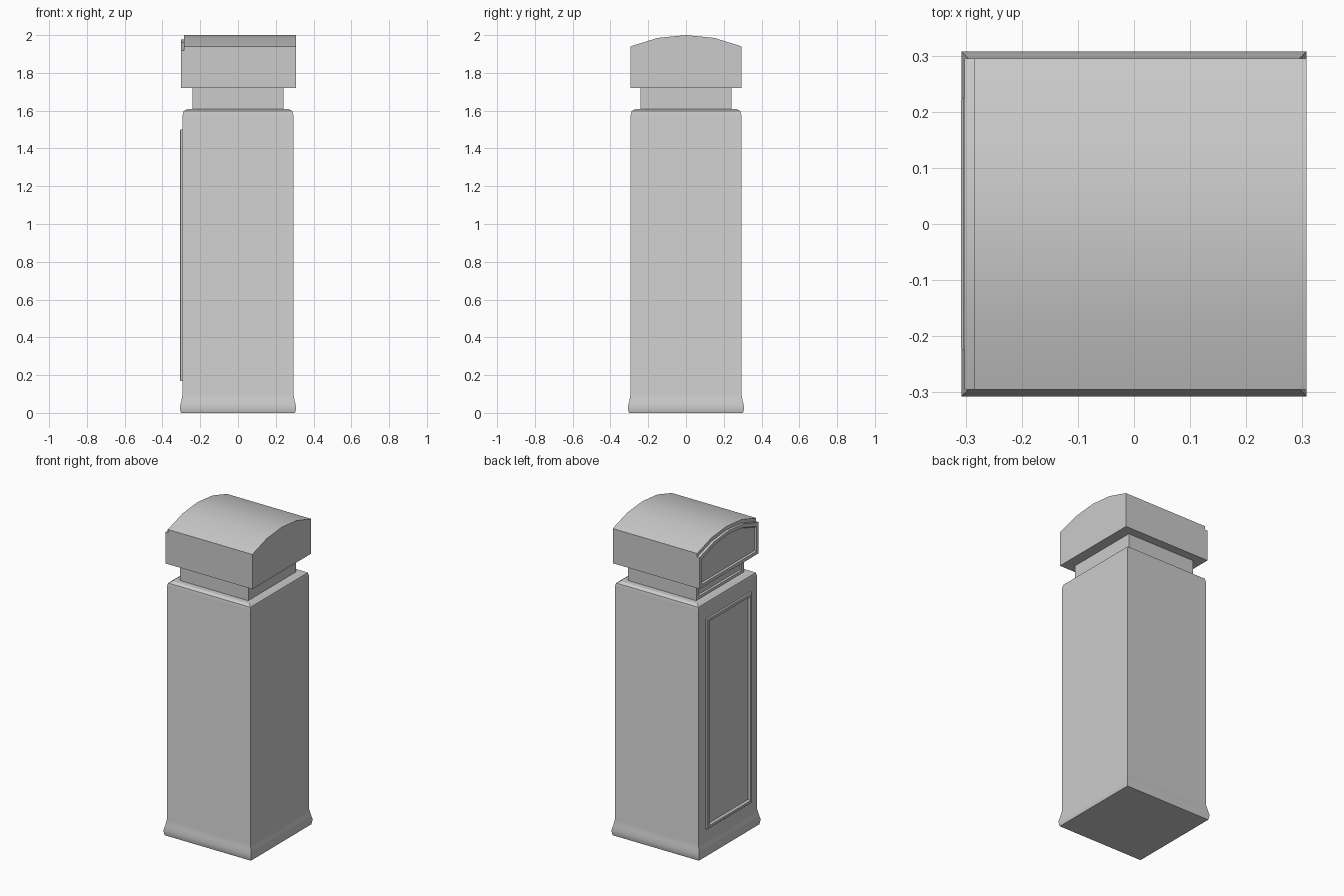
import bpy, bmesh, math

if "Cube" in bpy.data.objects:
    bpy.data.objects.remove(bpy.data.objects["Cube"])


def loft(name, rings):
    """Skin a stack of matching closed loops and cap both ends."""
    bm = bmesh.new()
    loops = [[bm.verts.new(p) for p in ring] for ring in rings]
    n = len(loops[0])
    for a, b in zip(loops, loops[1:]):
        for i in range(n):
            j = (i + 1) % n
            bm.faces.new((a[i], a[j], b[j], b[i]))
    bm.faces.new(loops[0])
    bm.faces.new(loops[-1])
    bmesh.ops.recalc_face_normals(bm, faces=bm.faces)
    mesh = bpy.data.meshes.new(name)
    bm.to_mesh(mesh)
    bm.free()
    obj = bpy.data.objects.new(name, mesh)
    bpy.context.collection.objects.link(obj)
    bpy.ops.object.select_all(action='DESELECT')
    obj.select_set(True)
    bpy.context.view_layer.objects.active = obj
    bpy.ops.object.shade_smooth_by_angle(angle=math.radians(30))
    return obj


def square(r, z):
    return [(-r, -r, z), (r, -r, z), (r, r, z), (-r, r, z)]


def panel(x, half, low, high):
    """Upright rectangle facing -x."""
    return [(x, -half, low), (x, half, low), (x, half, high), (x, -half, high)]


def arch(x, inset=0.0, drop=0.0):
    """Arched head outline at a given x, shrunk by inset."""
    s = (0.295 - inset) / 0.295
    curve = [(0.295, 1.94), (0.15, 1.985), (0, 2.0), (-0.15, 1.985), (-0.295, 1.94)]
    low = 1.72 + inset
    return ([(x, -0.295 * s, low), (x, 0.295 * s, low)]
            + [(x, y * s, z - inset - drop) for y, z in curve])


# Main body with flared foot and rounded shoulder
loft("body", [square(r, z) for r, z in (
    (0.302, 0), (0.306, 0.015), (0.307, 0.035), (0.300, 0.065), (0.293, 0.10),
    (0.293, 1.575), (0.288, 1.597), (0.270, 1.608))])

# Neck, with a shallow sunken panel on the -x side
loft("neck", [
    panel(0.24, 0.24, 1.60, 1.73), panel(-0.24, 0.24, 1.60, 1.73),
    panel(-0.24, 0.215, 1.625, 1.705), panel(-0.23, 0.21, 1.63, 1.70)])

# Arched head; its -x end is stepped down and framed
loft("head", [arch(0.307), arch(-0.285)])
loft("head_frame", [
    arch(-0.280, 0, 0.022), arch(-0.302, 0, 0.022),
    arch(-0.302, 0.02, 0.022), arch(-0.292, 0.026, 0.022)])

# Raised door frame around a sunken door panel
loft("door_panel", [panel(x, 0.225 - d, 0.17 + d, 1.50 - d) for x, d in (
    (-0.285, 0), (-0.304, 0), (-0.308, 0.004), (-0.308, 0.018), (-0.296, 0.026))])
